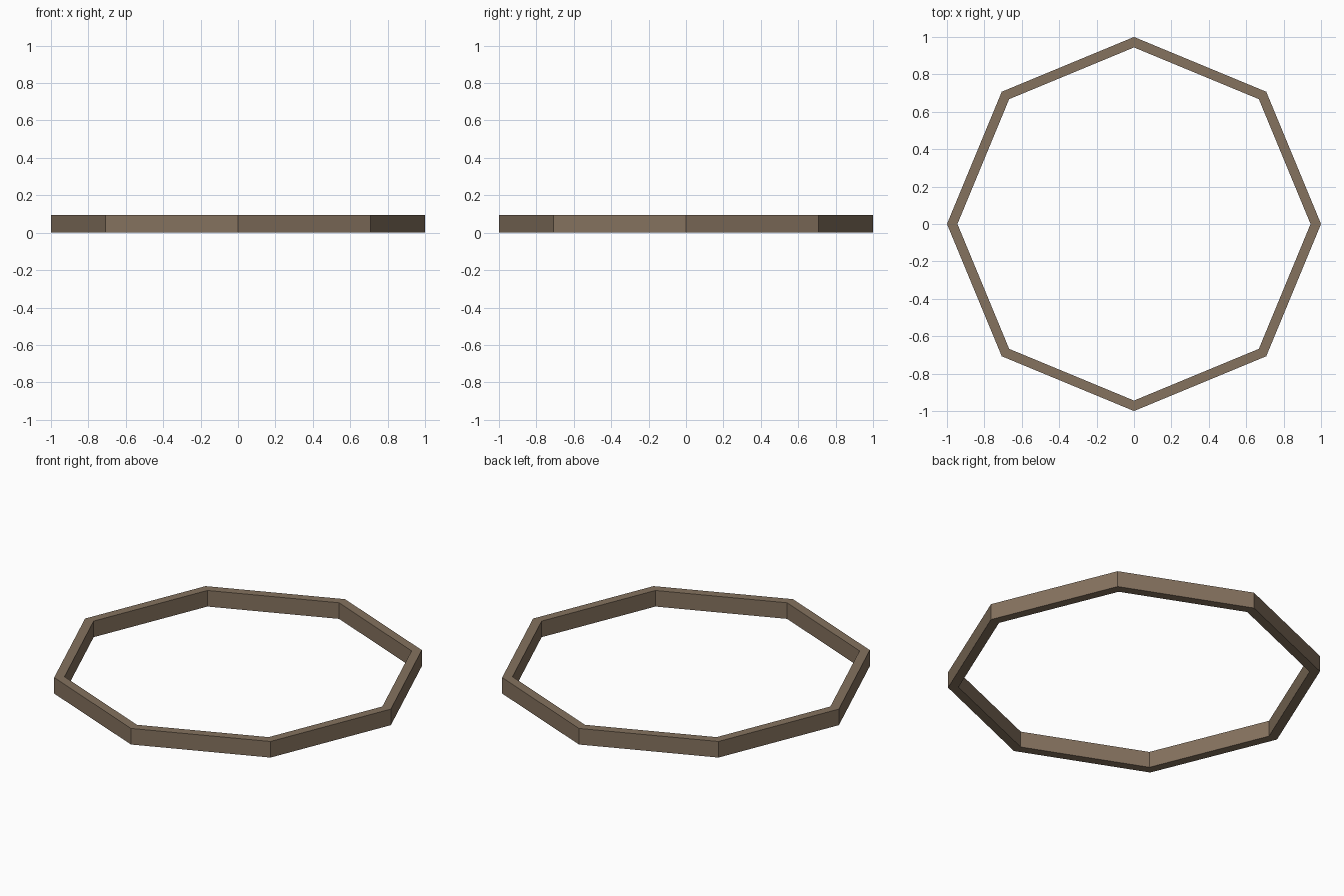
import bpy, bmesh, math

if "Cube" in bpy.data.objects:
    bpy.data.objects.remove(bpy.data.objects["Cube"])

SIDES, OUTER, INNER, HEIGHT = 8, 1.0, 0.944, 0.095

wood = bpy.data.materials.new("brown wood")
wood.diffuse_color = (0.235, 0.168, 0.113, 1)
wood.use_nodes = True
wood.node_tree.nodes["Principled BSDF"].inputs["Base Color"].default_value = wood.diffuse_color

# Octagonal ring: four corner loops (rectangular section) bridged round
bm = bmesh.new()
section = [(OUTER, 0), (OUTER, HEIGHT), (INNER, HEIGHT), (INNER, 0)]
rows = []
for i in range(SIDES):
    a = 2 * math.pi * i / SIDES
    rows.append([bm.verts.new((r * math.cos(a), r * math.sin(a), z)) for r, z in section])
for i in range(SIDES):
    p, q = rows[i], rows[(i + 1) % SIDES]
    for k in range(4):
        n = (k + 1) % 4
        bm.faces.new((p[k], q[k], q[n], p[n]))
bmesh.ops.recalc_face_normals(bm, faces=bm.faces)

mesh = bpy.data.meshes.new("octagonal_ring")
bm.to_mesh(mesh)
bm.free()
mesh.materials.append(wood)
ring = bpy.data.objects.new("octagonal_ring", mesh)
bpy.context.collection.objects.link(ring)
